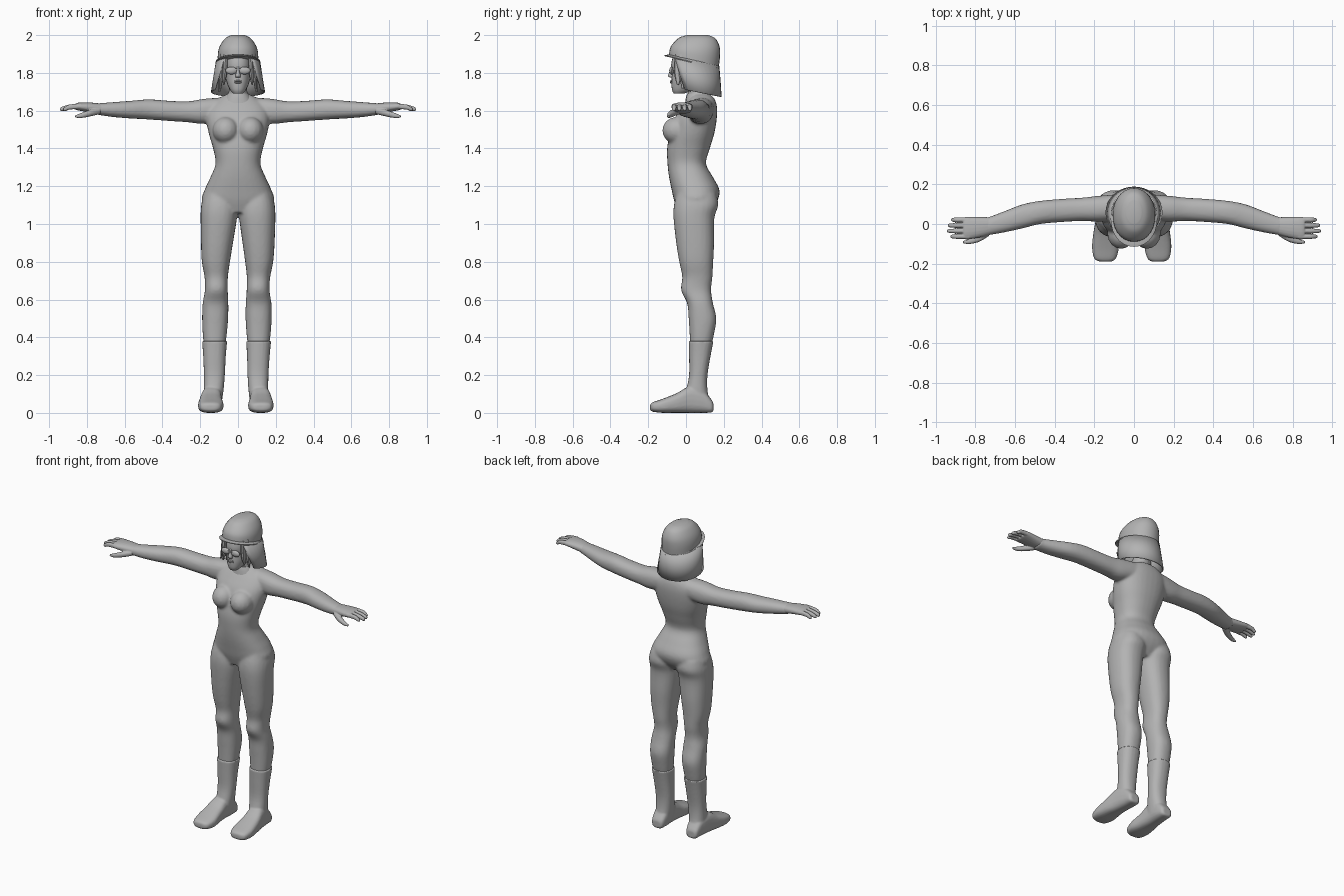
import bpy, bmesh
from math import cos, sin, pi, copysign, radians
from mathutils import Vector, Matrix

if "Cube" in bpy.data.objects:
    bpy.data.objects.remove(bpy.data.objects["Cube"], do_unlink=True)

GREY = (0.45, 0.45, 0.45, 1)
grey = bpy.data.materials.new("plain grey")
grey.use_nodes = True
grey.diffuse_color = GREY
grey.node_tree.nodes["Principled BSDF"].inputs["Base Color"].default_value = GREY


def smooth_rows(rows, steps):
    """Insert in-between sections along a Catmull-Rom curve."""
    out = []
    for i in range(len(rows) - 1):
        p0, p1, p2, p3 = (rows[max(0, min(len(rows) - 1, i + k))] for k in (-1, 0, 1, 2))
        for s in range(steps):
            t = s / steps
            out.append([b + t / 2 * (c - a + t * (2 * a - 5 * b + 4 * c - d + t * (3 * b - 3 * c + d - a)))
                        for a, b, c, d in zip(p0, p1, p2, p3)])
    return out + [rows[-1]]


def loft(bm, axis, rows, place=None, n=20, power=2.3, steps=4):
    """Skin rounded sections (position, a min, a max, b min, b max) along an axis."""
    a_axis, b_axis = {"x": (1, 2), "y": (0, 2), "z": (0, 1)}[axis]
    rings = []
    for t, a0, a1, b0, b1 in smooth_rows(rows, steps):
        ring = []
        for k in range(n):
            c, s = cos(2 * pi * k / n), sin(2 * pi * k / n)
            p = Vector((t, t, t))
            p[a_axis] = (a0 + a1) / 2 + (a1 - a0) / 2 * copysign(abs(c) ** (2 / power), c)
            p[b_axis] = (b0 + b1) / 2 + (b1 - b0) / 2 * copysign(abs(s) ** (2 / power), s)
            ring.append(bm.verts.new(place(p) if place else p))
        rings.append(ring)
    for r0, r1 in zip(rings, rings[1:]):
        for k in range(n):
            bm.faces.new((r0[k], r0[(k + 1) % n], r1[(k + 1) % n], r1[k]))
    bm.faces.new(rings[0])
    bm.faces.new(rings[-1])


def ball(bm, centre, size):
    bmesh.ops.create_uvsphere(bm, u_segments=16, v_segments=10, radius=1,
                              matrix=Matrix.Translation(centre) @ Matrix.Diagonal((*size, 1)))


def box(bm, centre, size):
    bmesh.ops.create_cube(bm, size=1, matrix=Matrix.Translation(centre) @ Matrix.Diagonal((*size, 1)))


def finish(name, bm, voxel=0, relax=0, angle=40):
    """Turn the mesh into an object, optionally fusing its overlapping volumes."""
    bmesh.ops.recalc_face_normals(bm, faces=bm.faces)
    mesh = bpy.data.meshes.new(name)
    bm.to_mesh(mesh)
    bm.free()
    mesh.materials.append(grey)
    obj = bpy.data.objects.new(name, mesh)
    bpy.context.collection.objects.link(obj)
    if voxel:
        remesh = obj.modifiers.new("fuse", "REMESH")
        remesh.mode, remesh.voxel_size, remesh.use_smooth_shade = "VOXEL", voxel, True
        soften = obj.modifiers.new("soften", "SMOOTH")
        soften.factor, soften.iterations = 0.5, relax
    else:
        bpy.ops.object.select_all(action="DESELECT")
        obj.select_set(True)
        bpy.context.view_layer.objects.active = obj
        bpy.ops.object.shade_smooth_by_angle(angle=radians(angle))
    return obj


def sym(rows):
    return [(z, -h, h, y0, y1) for z, h, y0, y1 in rows]


def side(s):
    """Place a part on one side; the stance leans slightly toward the feet."""
    return lambda p: Vector((s * p.x - 0.012 * max(0, 1 - p.z), p.y, p.z))


SIDES = (1, -1)

# Body: torso, chest, neck, arms and legs fused into one skin
bm = bmesh.new()
loft(bm, "z", sym([
    (1.06, .10, -.04, .12), (1.12, .188, -.062, .165), (1.18, .177, -.076, .177),
    (1.25, .145, -.09, .142), (1.32, .119, -.098, .106), (1.40, .132, -.1, .126),
    (1.48, .155, -.085, .15), (1.56, .168, -.06, .163), (1.62, .155, -.02, .164),
    (1.665, .105, .015, .15), (1.69, .05, .03, .12)]), n=32)
loft(bm, "z", sym([(1.62, .06, .01, .13), (1.68, .05, .01, .12), (1.76, .048, 0, .11)]))
for s in SIDES:
    ball(bm, (s * .065, -.048, 1.495), (.07, .078, .072))
    loft(bm, "x", [
        (.08, .02, .15, 1.55, 1.67), (.18, .012, .142, 1.53, 1.663), (.26, .015, .133, 1.538, 1.65),
        (.36, .01, .127, 1.545, 1.652), (.47, 0, .117, 1.553, 1.66), (.56, -.022, .1, 1.558, 1.653),
        (.65, -.042, .066, 1.565, 1.646), (.73, -.056, .036, 1.576, 1.64), (.75, -.056, .034, 1.58, 1.638)],
        side(s))
    loft(bm, "z", [
        (1.16, .01, .18, -.05, .16), (1.10, .003, .195, -.064, .171), (1.03, .006, .198, -.066, .15),
        (.90, .025, .195, -.052, .149), (.80, .04, .189, -.036, .144), (.72, .05, .174, -.02, .14),
        (.65, .05, .171, -.026, .133), (.58, .046, .182, .006, .143), (.50, .046, .184, .014, .161),
        (.42, .052, .18, .019, .149), (.35, .06, .172, .022, .133)], side(s), n=24)
finish("body", bm, .008, 6)

# Hands
bm = bmesh.new()
for s in SIDES:
    loft(bm, "x", [(.71, -.05, .034, 1.58, 1.636), (.78, -.068, .035, 1.59, 1.643),
                   (.84, -.078, .036, 1.6, 1.643), (.86, -.074, .033, 1.605, 1.638)], side(s))
    for i, tip in enumerate((.922, .938, .942, .925)):
        y0, y1 = .009 - .028 * i, .033 - .028 * i
        loft(bm, "x", [(.83, y0, y1, 1.608, 1.638), (.89, y0, y1, 1.606, 1.633),
                       (tip - .01, y0 + .002, y1 - .002, 1.598, 1.621),
                       (tip, y0 + .007, y1 - .007, 1.602, 1.612)], side(s), n=12)
    loft(bm, "x", [(.73, -.06, -.02, 1.582, 1.615), (.78, -.09, -.05, 1.57, 1.605),
                   (.83, -.101, -.076, 1.561, 1.588), (.862, -.097, -.085, 1.563, 1.575)], side(s), n=12)
finish("hands", bm, .0035, 2)

# Boots: shaft and foot fused
for s, name in zip(SIDES, ("left_boot", "right_boot")):
    bm = bmesh.new()
    loft(bm, "z", [(.38, .05, .183, .014, .146), (.30, .056, .176, .016, .13),
                   (.20, .06, .171, .016, .114), (.12, .066, .171, .0, .114),
                   (.05, .075, .172, -.02, .128)], side(s))
    loft(bm, "y", [(-.19, .105, .158, .015, .045), (-.175, .08, .188, .006, .057),
                   (-.12, .065, .2, 0, .076), (-.05, .072, .194, 0, .104),
                   (.02, .076, .182, 0, .14), (.09, .076, .172, 0, .12),
                   (.135, .085, .163, .002, .07), (.145, .1, .148, .012, .05)], side(s), power=2.8)
    finish(name, bm, .006, 3)

# Collar around the neck
bm = bmesh.new()
loft(bm, "z", sym([(1.64, .085, -.005, .145), (1.67, .068, .0, .137), (1.69, .055, .006, .125)]))
finish("collar", bm)

# Head with nose and lips
bm = bmesh.new()
loft(bm, "z", sym([(1.69, .025, -.064, -.01), (1.71, .042, -.074, .04), (1.75, .06, -.077, .11),
                   (1.80, .067, -.074, .14), (1.85, .07, -.078, .15), (1.92, .06, -.06, .13)]), n=24)
loft(bm, "z", sym([(1.775, .012, -.086, -.06), (1.785, .014, -.096, -.06),
                   (1.81, .008, -.087, -.06), (1.84, .006, -.078, -.06)]), n=10)
for z in (1.749, 1.757):
    ball(bm, (0, -.076, z), (.02, .008, .005))
finish("head", bm, angle=60)

# Glasses
bm = bmesh.new()
box(bm, (0, -.084, 1.82), (.03, .008, .008))
for s in SIDES:
    ball(bm, (s * .035, -.076, 1.812), (.031, .013, .02))
    box(bm, (s * .069, -.03, 1.82), (.006, .09, .01))
finish("glasses", bm)

# Hair locks beside the face
bm = bmesh.new()
for s in SIDES:
    for x, y, bottom in ((.068, -.045, 1.735), (.085, -.02, 1.715), (.09, .02, 1.70)):
        loft(bm, "z", [(1.90, x - .014, x + .01, y - .015, y + .02),
                       (1.80, x - .01, x + .014, y - .018, y + .025),
                       (bottom, x + .004, x + .012, y - .002, y + .006)], side(s), n=8)
finish("hair_locks", bm)


# Helmet dome and brim, tilted down toward the back
def tilt(p):
    fade = min(1, (2 - p.z) / .14)
    return Vector((p.x, p.y, p.z - .24 * (p.y - .04) * fade))


bm = bmesh.new()
loft(bm, "z", sym([(1.86, .107, -.09, .173), (1.91, .106, -.085, .18), (1.95, .093, -.066, .178),
                   (1.985, .066, -.035, .156), (2.0, .036, .005, .118)]), tilt, n=28, power=2.1)
finish("helmet_dome", bm)
bm = bmesh.new()
loft(bm, "z", sym([(1.852, .117, -.114, .176), (1.857, .118, -.115, .177),
                   (1.868, .107, -.09, .174)]), tilt, n=28, power=2.1, steps=1)
finish("helmet_brim", bm)

# Neck guard: flared shell open at the face
bm = bmesh.new()
levels = ((1.86, .114, .045, .128, 38), (1.78, .127, .052, .128, 48), (1.70, .14, .058, .127, 60))
grid = []
for z, rx, cy, ry, opening in levels:
    row = []
    for k in range(25):
        a = radians(opening + (360 - 2 * opening) * k / 24)
        y = cy - ry * cos(a)
        row.append(bm.verts.new((rx * sin(a), y, z - .2 * (y - .05))))
    grid.append(row)
for r0, r1 in zip(grid, grid[1:]):
    for k in range(24):
        bm.faces.new((r0[k], r0[k + 1], r1[k + 1], r1[k]))
guard = finish("neck_guard", bm)
shell = guard.modifiers.new("thickness", "SOLIDIFY")
shell.thickness, shell.offset = .007, 0
